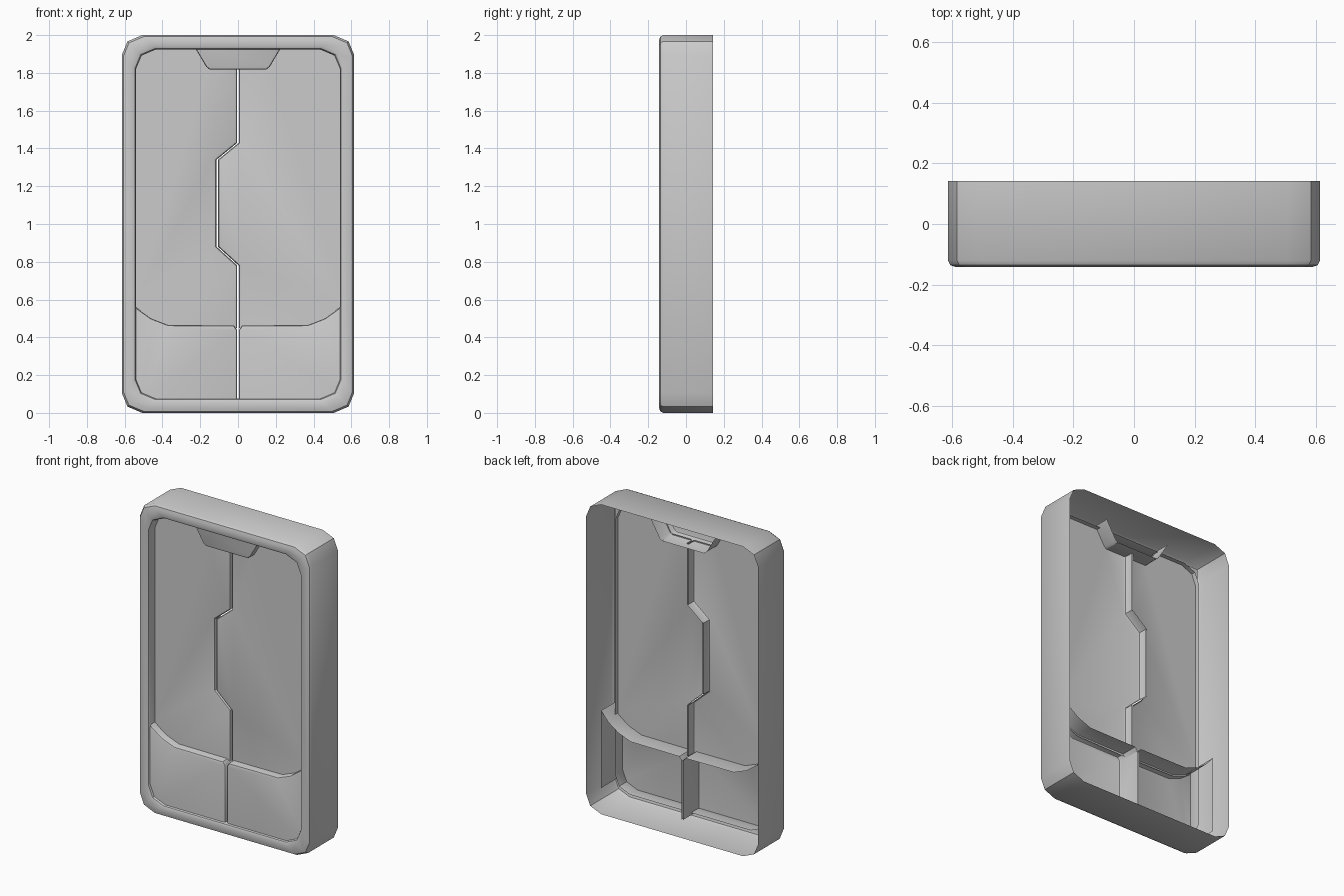
import bpy, bmesh, math

if "Cube" in bpy.data.objects:
    bpy.data.objects.remove(bpy.data.objects["Cube"])


def finish(name, bm):
    me = bpy.data.meshes.new(name)
    bm.to_mesh(me)
    bm.free()
    ob = bpy.data.objects.new(name, me)
    bpy.context.collection.objects.link(ob)
    bpy.ops.object.select_all(action='DESELECT')
    ob.select_set(True)
    bpy.context.view_layer.objects.active = ob
    bpy.ops.object.shade_smooth_by_angle(angle=math.radians(35))
    return ob


def ring(inset):
    # rectangle with two-facet corners, in x/z
    hx, hz = 0.615 - inset, 1.0 - inset
    quarter = [(hx, hz - 0.105), (hx - 0.03, hz - 0.033), (hx - 0.108, hz)]
    pts = quarter + [(-x, z) for x, z in reversed(quarter)]
    return [(x, z + 1) for x, z in pts + [(-x, -z) for x, z in pts]]


def shell(name, path, rest, front, back, bevel):
    # front plate with walls running back only along the path
    bm = bmesh.new()
    vs = [bm.verts.new((x, front, z)) for x, z in path + rest]
    plate = bm.faces.new(vs)
    n = len(path)
    deep = [bm.verts.new((x, back, z)) for x, z in path]
    for i in range(n - 1):
        bm.faces.new((vs[i], deep[i], deep[i + 1], vs[i + 1]))
    bmesh.ops.recalc_face_normals(bm, faces=bm.faces)
    plate.normal_update()
    if plate.normal.y > 0:
        bmesh.ops.reverse_faces(bm, faces=bm.faces)
    rim = [bm.edges.get((vs[i], vs[i + 1])) for i in range(n - 1)]
    bmesh.ops.bevel(bm, geom=rim, offset=bevel, segments=2, profile=0.5,
                    affect='EDGES', clamp_overlap=True)
    return finish(name, bm)


# Frame: rounded section swept around the outline, open at the back
section = [(0, 0.142), (0, -0.12), (0.008, -0.136), (0.025, -0.142),
           (0.058, -0.142), (0.07, -0.136), (0.075, -0.122), (0.075, -0.045)]
bm = bmesh.new()
loops = [[bm.verts.new((x, y, z)) for x, z in ring(d)] for d, y in section]
for a, b in zip(loops, loops[1:]):
    for i in range(len(a)):
        j = (i + 1) % len(a)
        bm.faces.new((a[i], b[i], b[j], a[j]))
bmesh.ops.recalc_face_normals(bm, faces=bm.faces)
if sum(f.normal.y for f in bm.faces) > 0:
    bmesh.ops.reverse_faces(bm, faces=bm.faces)
finish("frame", bm)

# Two door leaves meeting at a stepped seam, and two lower panels
seam = [(0, 0.45), (0, 0.78), (-0.11, 0.88), (-0.11, 1.34), (0, 1.43), (0, 1.825)]
for side, s in (("left", -1), ("right", 1)):
    path = [(x + 0.004 * s, z) for x, z in seam]
    rest = [(0.158, 1.825), (0.222, 1.94), (0.555, 1.94), (0.555, 0.575),
            (0.46, 0.49), (0.37, 0.455)]
    shell(side + "_door", path, [(x * s, z) for x, z in rest],
          -0.075, -0.015, 0.015)

    path = [(0.005, 0.06), (0.005, 0.44), (0.022, 0.463), (0.37, 0.465),
            (0.46, 0.5), (0.53, 0.55), (0.58, 0.61), (0.58, 0.11)]
    rest = [(0.56, 0.08), (0.5, 0.06)]
    shell(side + "_lower_panel", [(x * s, z) for x, z in path],
          [(x * s, z) for x, z in rest], -0.125, 0.038, 0.012)

# Catch at the top centre
half = [(0.235, 1.945), (0.168, 1.832), (0.15, 1.818)]
shell("top_catch", half + [(-x, z) for x, z in reversed(half)], [],
      -0.12, 0.03, 0.01)
